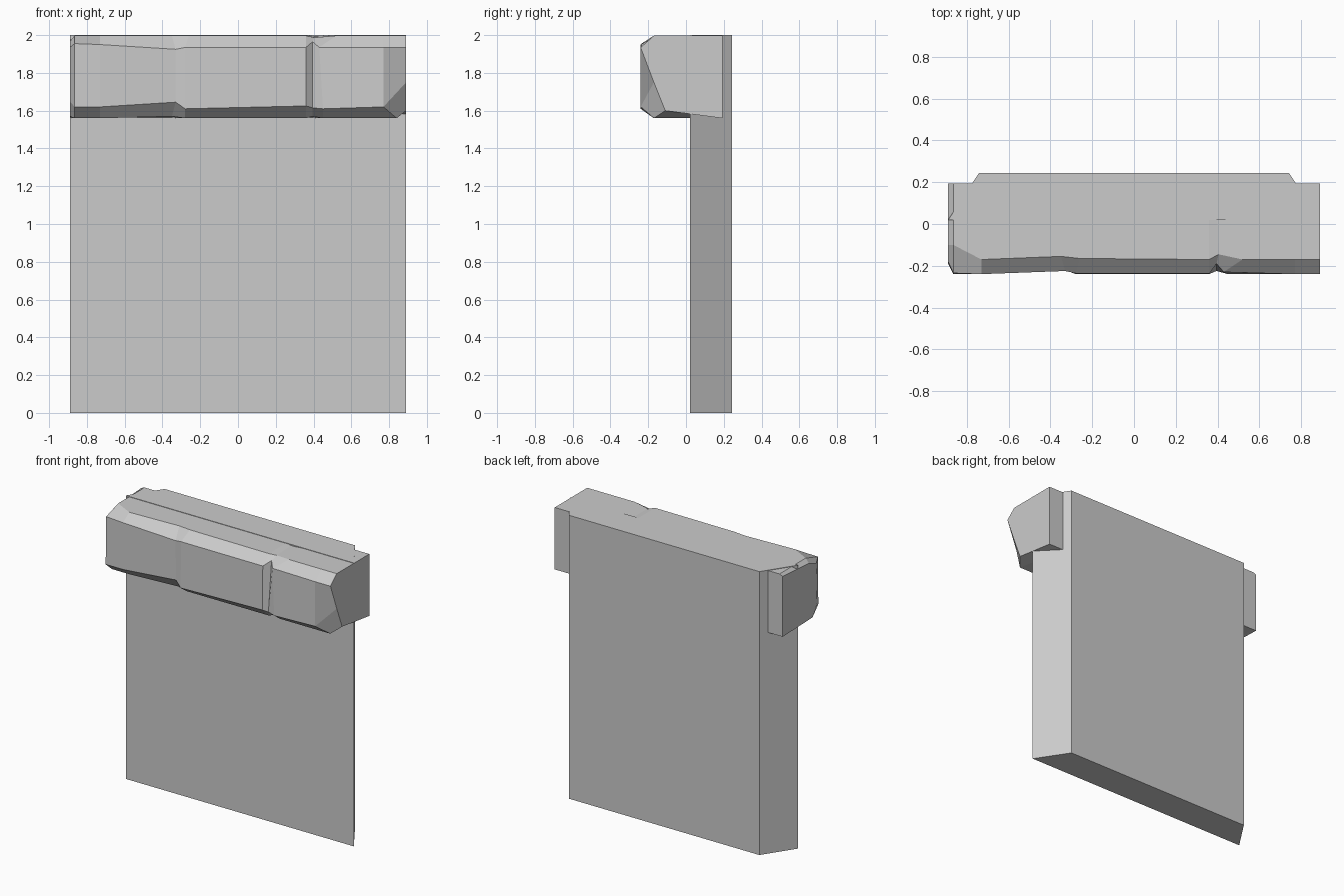
import bpy
import bmesh

cube = bpy.data.objects.get("Cube")
if cube:
    bpy.data.objects.remove(cube, do_unlink=True)

# Single stone colour
stone = bpy.data.materials.new("grey stone")
stone.use_nodes = True
GREY = (0.6, 0.6, 0.6, 1)
stone.diffuse_color = GREY
stone.node_tree.nodes["Principled BSDF"].inputs["Base Color"].default_value = GREY


def loft(name, rings):
    """Skin a list of equal-sized closed rings and cap both ends."""
    bm = bmesh.new()
    loops = [[bm.verts.new(p) for p in ring] for ring in rings]
    for a, b in zip(loops, loops[1:]):
        for i in range(len(a)):
            j = (i + 1) % len(a)
            bm.faces.new((a[i], a[j], b[j], b[i]))
    bm.faces.new(loops[0])
    bm.faces.new(loops[-1])
    bmesh.ops.recalc_face_normals(bm, faces=bm.faces)
    mesh = bpy.data.meshes.new(name)
    bm.to_mesh(mesh)
    bm.free()
    mesh.materials.append(stone)
    obj = bpy.data.objects.new(name, mesh)
    bpy.context.collection.objects.link(obj)
    return obj


# Wall panel, mitred towards the back
FRONT, BACK = 0.02, 0.243
footprint = [(-0.89, FRONT), (0.89, FRONT), (0.743, BACK), (-0.743, BACK)]
loft("wall_panel", [[(x, y, z) for x, y in footprint] for z in (0, 2)])

# Cap stone: bevelled profile in y, z, in the order named here
profile = {
    "back_low": (0.193, 1.56),
    "under": (-0.17, 1.56),
    "front_low": (-0.24, 1.62),
    "front_high": (-0.24, 1.935),
    "lip": (-0.17, 1.997),
    "back_high": (0.193, 1.997),
}

# Stations along x, each with chips that shift profile points by x, y, z
stations = [
    (-0.89, {"under": (0, 0.03, 0.01), "front_low": (0, 0.05, 0.03),
             "front_high": (0, 0.06, 0), "lip": (0, 0.07, -0.03),
             "back_high": (0, 0, -0.01)}),
    (-0.865, {"front_high": (0, 0.005, 0.02), "lip": (0, 0.07, 0)}),
    (-0.73, {"front_high": (0, 0, 0.015)}),
    (-0.35, {"under": (0, 0.01, 0.01), "front_low": (0.02, 0.02, 0.025),
             "front_high": (0.02, 0.015, -0.01), "lip": (0, 0.015, 0)}),
    (-0.28, {"front_low": (0, 0, -0.01), "front_high": (0, 0.004, 0),
             "lip": (0.02, 0.005, 0)}),
    (0.36, {"front_low": (0, 0, 0.005), "front_high": (0, 0.002, 0)}),
    (0.395, {"under": (0, 0.01, 0.01), "front_low": (0, 0.015, -0.005),
             "front_high": (0, 0.05, 0.03), "lip": (0.01, 0.025, -0.01)}),
    (0.45, {"front_low": (0, 0, -0.01), "front_high": (-0.02, 0.01, 0),
            "lip": (0.07, 0, 0)}),
    (0.77, {"under": (0.07, 0, 0)}),
    (0.89, {"under": (0, 0.06, 0.04), "front_low": (0, 0.07, 0.13)}),
]

rings = []
for x, chips in stations:
    ring = []
    for point, (y, z) in profile.items():
        dx, dy, dz = chips.get(point, (0, 0, 0))
        ring.append((x + dx, y + dy, z + dz))
    rings.append(ring)
loft("cap_stone", rings)
